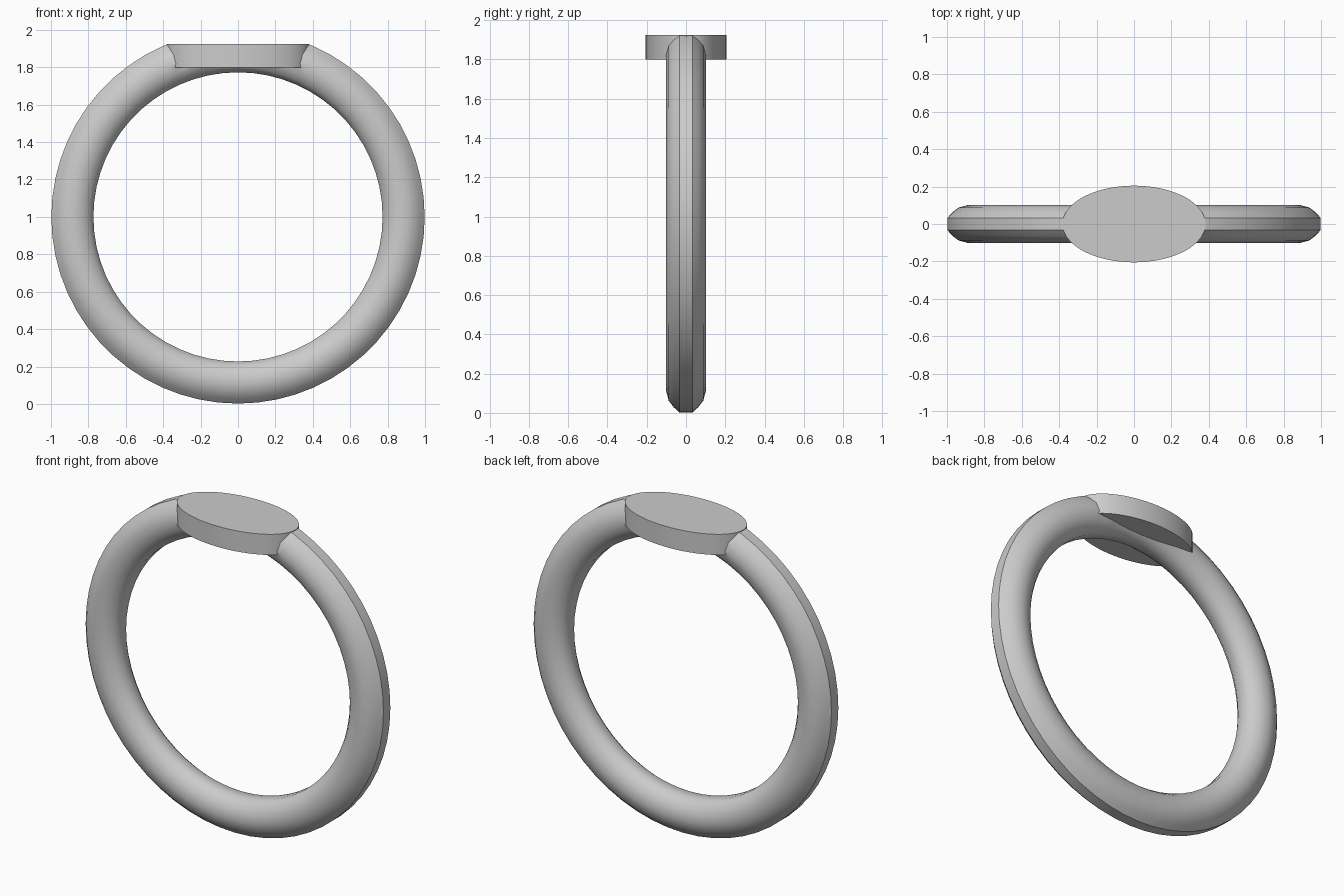
import bpy, bmesh, math

if "Cube" in bpy.data.objects:
    bpy.data.objects.remove(bpy.data.objects["Cube"])

TOP, UNDER = 1.925, 1.80


def finish(name, bm):
    bmesh.ops.recalc_face_normals(bm, faces=bm.faces)
    me = bpy.data.meshes.new(name)
    bm.to_mesh(me)
    bm.free()
    ob = bpy.data.objects.new(name, me)
    bpy.context.collection.objects.link(ob)
    return ob


def activate(ob):
    bpy.ops.object.select_all(action='DESELECT')
    ob.select_set(True)
    bpy.context.view_layer.objects.active = ob


def oval(name, z0, z1):
    bm = bmesh.new()
    bmesh.ops.create_cone(bm, cap_ends=True, segments=64, radius1=1, radius2=1, depth=1)
    for v in bm.verts:
        v.co.x *= 0.383
        v.co.y *= 0.205
        v.co.z = z0 if v.co.z < 0 else z1
    return finish(name, bm)


# Band: rounded section swept around the y axis
half = [(0.998, 0.033), (0.972, 0.062), (0.938, 0.088), (0.885, 0.102),
        (0.832, 0.09), (0.797, 0.065), (0.773, 0.033)]
section = half + [(r, -y) for r, y in reversed(half)]
N, M = 60, len(section)
bm = bmesh.new()
rings = []
for i in range(N):
    a = 2 * math.pi * i / N
    rings.append([bm.verts.new((r * math.cos(a), y, 1 + r * math.sin(a))) for r, y in section])
for i in range(N):
    p, q = rings[i], rings[(i + 1) % N]
    for j in range(M):
        k = (j + 1) % M
        bm.faces.new((p[j], p[k], q[k], q[j]))
band = finish("band", bm)

# Seat for the oval face is cut out of the band
cutter = oval("seat_cutter", UNDER + 0.003, 2.2)
cutter.hide_render = True
mod = band.modifiers.new("seat", 'BOOLEAN')
mod.operation = 'DIFFERENCE'
mod.solver = 'EXACT'
mod.object = cutter
activate(band)
bpy.ops.object.modifier_apply(modifier=mod.name)
bpy.data.objects.remove(cutter)

# Flat oval signet face
face = oval("oval_face", UNDER, TOP)

for ob in (band, face):
    activate(ob)
    bpy.ops.object.shade_smooth_by_angle(angle=math.radians(40))
